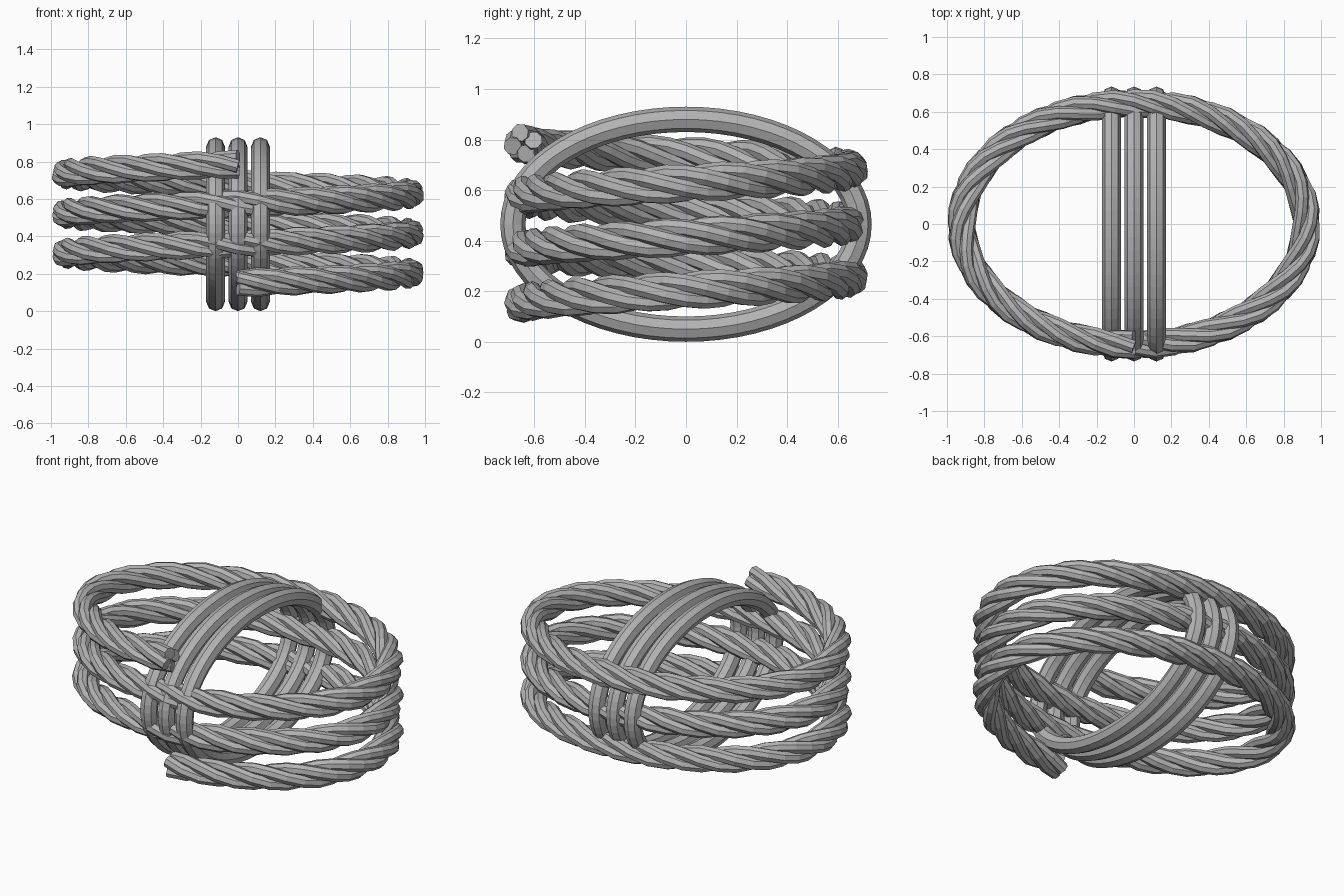
import bpy
from math import sin, cos, pi, tau, hypot
from mathutils import Vector

if "Cube" in bpy.data.objects:
    bpy.data.objects.remove(bpy.data.objects["Cube"], do_unlink=True)

gray = bpy.data.materials.new("plain_gray")
gray.use_nodes = True
COLOR = (0.45, 0.45, 0.45, 1)
gray.diffuse_color = COLOR
gray.node_tree.nodes["Principled BSDF"].inputs["Base Color"].default_value = COLOR


def tube(name, points, radius, closed=False):
    """Eight-sided, flat-faced tube along a path."""
    curve = bpy.data.curves.new(name, "CURVE")
    curve.dimensions = "3D"
    curve.bevel_depth = radius
    curve.bevel_resolution = 2
    curve.use_fill_caps = not closed
    spline = curve.splines.new("POLY")
    spline.points.add(len(points) - 1)
    for target, p in zip(spline.points, points):
        target.co = (*p, 1)
    spline.use_cyclic_u = closed
    spline.use_smooth = False
    curve.materials.append(gray)
    obj = bpy.data.objects.new(name, curve)
    bpy.context.collection.objects.link(obj)
    bpy.ops.object.select_all(action="DESELECT")
    obj.select_set(True)
    bpy.context.view_layer.objects.active = obj
    bpy.ops.object.convert(target="MESH")
    bpy.ops.object.shade_flat()


# Rope: four twisted strands coiled three times around an ellipse
HALF_X, HALF_Y = 0.921, 0.645
TURNS, STEPS = 3, 56
START_Z, RISE = 0.15, 0.212
TWIST_LENGTH = 0.83
STRANDS, OFFSET, STRAND_RADIUS = 4, 0.043, 0.036


def strand_path(phase):
    points, length = [], 0.0
    step = tau / STEPS
    for i in range(TURNS * STEPS + 1):
        a = i * step
        center = Vector((HALF_X * sin(a), -HALF_Y * cos(a), START_Z + RISE * a / tau))
        outward = Vector((sin(a) / HALF_X, -cos(a) / HALF_Y, 0)).normalized()
        twist = phase - tau * length / TWIST_LENGTH
        points.append(center + OFFSET * (outward * cos(twist) + Vector((0, 0, sin(twist)))))
        length += step * hypot(HALF_X * cos(a), HALF_Y * sin(a))
    return points


for k in range(STRANDS):
    tube(f"rope_strand_{k + 1}", strand_path(tau * k / STRANDS + pi / 4), STRAND_RADIUS)

# Three upright oval hoops running front to back through the coil
for name, x in (("right_hoop", -0.12), ("middle_hoop", 0), ("left_hoop", 0.12)):
    oval = [Vector((x, 0.685 * cos(tau * i / 64), 0.465 + 0.415 * sin(tau * i / 64)))
            for i in range(64)]
    tube(name, oval, 0.05, closed=True)
